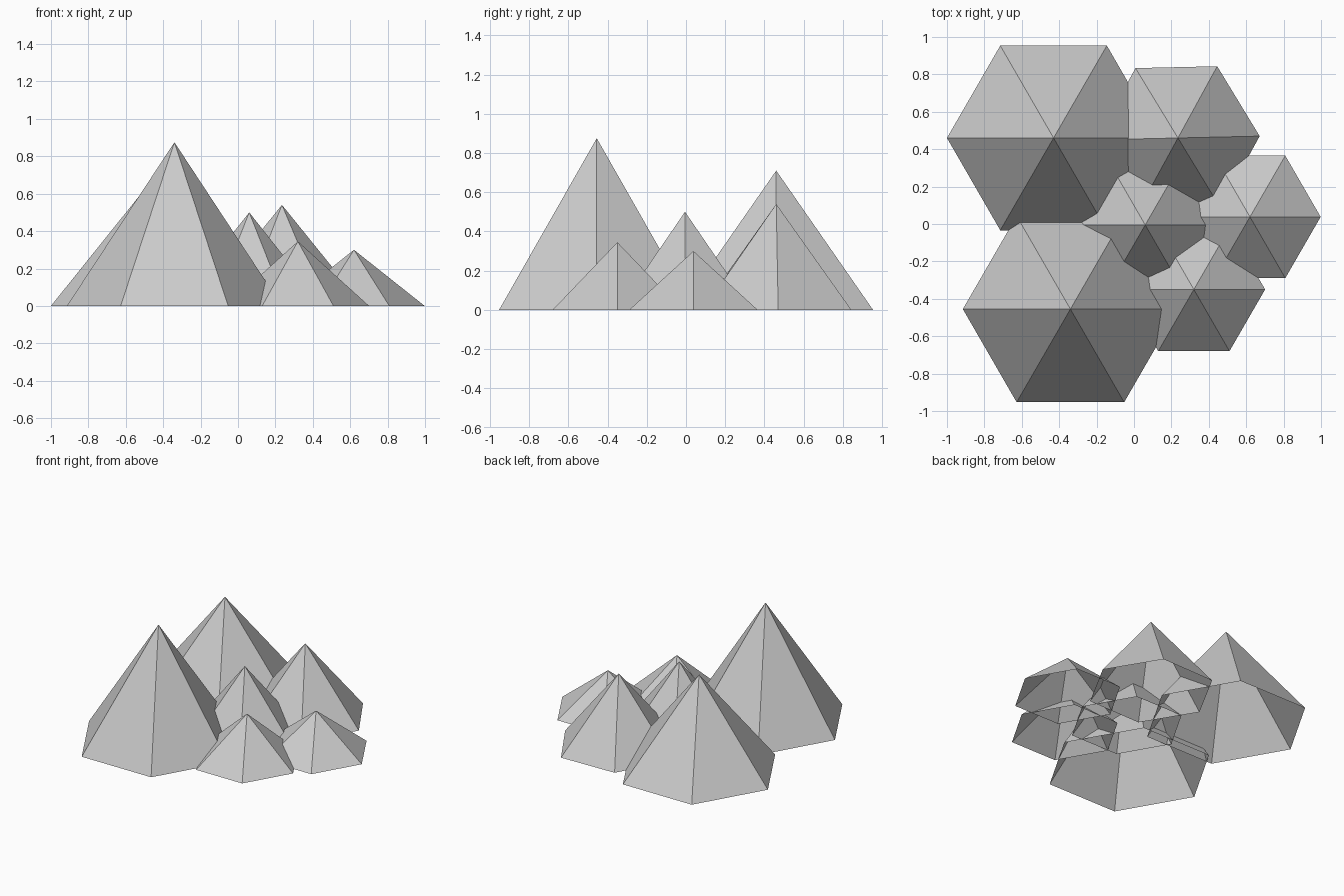
import bpy
import math

default_cube = bpy.data.objects.get("Cube")
if default_cube:
    bpy.data.objects.remove(default_cube, do_unlink=True)

# One plain stone colour for the whole range
stone = bpy.data.materials.new("stone_grey")
stone.use_nodes = True
colour = (0.6, 0.6, 0.6, 1)
stone.diffuse_color = colour
stone.node_tree.nodes["Principled BSDF"].inputs["Base Color"].default_value = colour


def peak(name, x, y, radius, height, turn=0):
    """Six-sided open-bottomed pyramid with a corner pointing along +x."""
    bpy.ops.mesh.primitive_cone_add(
        vertices=6, radius1=radius, radius2=0, depth=height,
        end_fill_type='NOTHING', location=(x, y, height / 2),
        rotation=(0, 0, math.radians(30 + turn)))
    mountain = bpy.context.object
    mountain.name = name
    mountain.data.materials.append(stone)


# Tall peaks on the right side, foothills towards the left
peak("tall_front_peak", -0.34, -0.455, 0.575, 0.875)
peak("tall_back_peak", -0.43, 0.46, 0.57, 0.71)
peak("middle_back_peak", 0.235, 0.46, 0.437, 0.54, turn=1.3)
peak("centre_peak", 0.06, -0.005, 0.395, 0.50)
peak("left_foothill", 0.62, 0.038, 0.378, 0.30)
peak("front_foothill", 0.32, -0.35, 0.381, 0.345)
